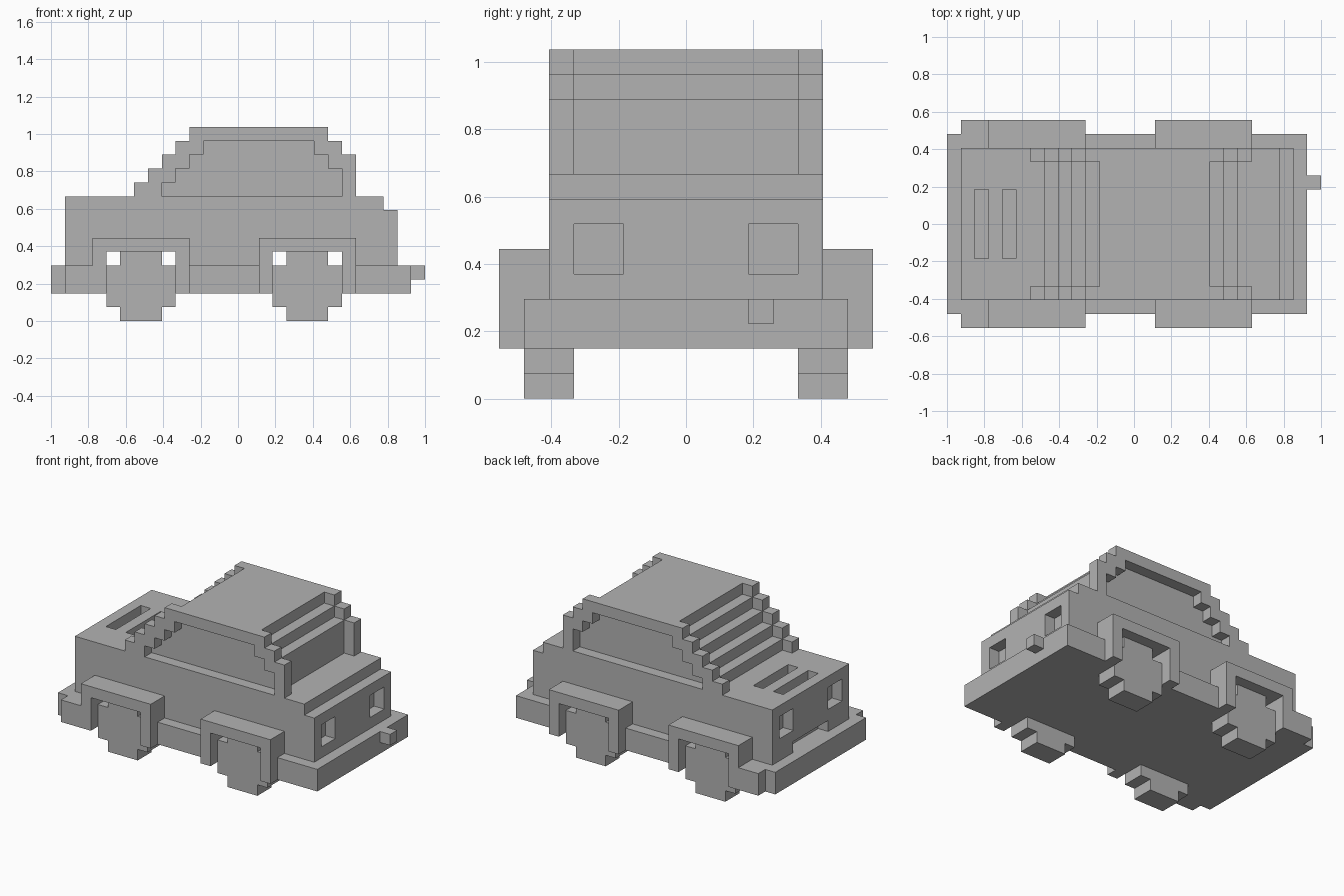
import bpy, bmesh

if "Cube" in bpy.data.objects:
    bpy.data.objects.remove(bpy.data.objects["Cube"], do_unlink=True)

# One block of the grid; the car is 27 blocks long and 15 wide
U = 2 / 27
MID_X, MID_Y = 13.5, 7.5

paint = bpy.data.materials.new("plain_grey")
paint.use_nodes = True
grey = (0.45, 0.45, 0.45, 1)
paint.diffuse_color = grey
paint.node_tree.nodes["Principled BSDF"].inputs["Base Color"].default_value = grey


def stairs(rows, z):
    """Stepped outline from (left, right) rows, one block high each."""
    left, right = [], []
    for k, (a, b) in enumerate(rows):
        left += [(a, z + k), (a, z + k + 1)]
        right += [(b, z + k), (b, z + k + 1)]
    pts = left + right[::-1]
    return [p for k, p in enumerate(pts) if p != pts[k - 1]]


def arch(outer, inner, z):
    """Stepped outline with a stepped opening at its foot."""
    return stairs(outer, z) + stairs(inner, z)[::-1]


def add_prism(bm, outline, y0, y1):
    """Extrude an x-z outline from y0 to y1."""
    verts = [bm.verts.new(((x - MID_X) * U, (y0 - MID_Y) * U, z * U)) for x, z in outline]
    face = bm.faces.new(verts)
    ext = bmesh.ops.extrude_face_region(bm, geom=[face])["geom"]
    moved = [g for g in ext if isinstance(g, bmesh.types.BMVert)]
    bmesh.ops.translate(bm, verts=moved, vec=(0, (y1 - y0) * U, 0))


def part(name, prisms, mirror=False):
    bm = bmesh.new()
    for outline, y0, y1 in prisms:
        add_prism(bm, outline, y0, y1)
    bmesh.ops.recalc_face_normals(bm, faces=bm.faces)
    mesh = bpy.data.meshes.new(name)
    bm.to_mesh(mesh)
    bm.free()
    mesh.materials.append(paint)
    obj = bpy.data.objects.new(name, mesh)
    bpy.context.scene.collection.objects.link(obj)
    if mirror:
        mod = obj.modifiers.new("both_sides", "MIRROR")
        mod.use_axis = (False, True, False)
    return obj


def box(x0, x1, y0, y1, z0, z1):
    return [(x0, z0), (x0, z1), (x1, z1), (x1, z0)], y0, y1


# Chassis plate, corner bumper blocks and tail pipe
part("chassis", [box(0, 26, 1, 14, 2, 4)])
part("bumper_corners", [box(1, 3, 0, 1, 2, 4)], mirror=True)
part("tail_pipe", [box(26, 27, 10, 11, 3, 4)])

# Body with a stepped tail
body = part("body", [(stairs([(1, 25)] * 4 + [(1, 24)], 4), 2, 13)])

# Cutters: lamps at both ends, hood vents, grille and wheel tunnels
cuts = []
for y in (3, 10):
    cuts.append(box(24, 26, y, y + 2, 5, 7))
    cuts.append(box(0, 2, y, y + 2, 6, 8))
for x in (2, 4):
    cuts.append(box(x, x + 1, 5, 10, 8, 10))
cuts.append(box(0, 2, 5, 10, 3, 5))
for x in (4, 16):
    cuts.append(box(x, x + 5, 1, 14, 3, 5))
cutter = part("body_cutter", cuts)
cutter.hide_render = True
cutter.hide_viewport = True
mod = body.modifiers.new("recesses", "BOOLEAN")
mod.operation = "DIFFERENCE"
mod.solver = "EXACT"
mod.object = cutter

# Cabin: inner glass block, then the stepped frame on each side
frame_rows = [(6, 22), (7, 22), (8, 22), (9, 21), (10, 20)]
window_rows = [(8, 21), (9, 21), (10, 20), (11, 19)]
glass_rows = [(a + 1, b - 1) for a, b in frame_rows]
part("cabin_glass_and_roof", [(stairs(glass_rows, 9), 3, 12)])
part("cabin_side_frames", [(arch(frame_rows, window_rows, 9), 2, 3)], mirror=True)

# Wheels and their arches
for label, x in (("front", 3), ("rear", 15)):
    arch_shape = arch([(x, x + 7)] * 4, [(x + 1, x + 6)] * 3, 2)
    part(label + "_wheel_arches", [(arch_shape, 0, 2)], mirror=True)
    tyre = [(x + 2, x + 5)] + [(x + 1, x + 6)] * 3 + [(x + 2, x + 5)]
    part(label + "_wheels", [(stairs(tyre, 0), 1, 3)], mirror=True)
